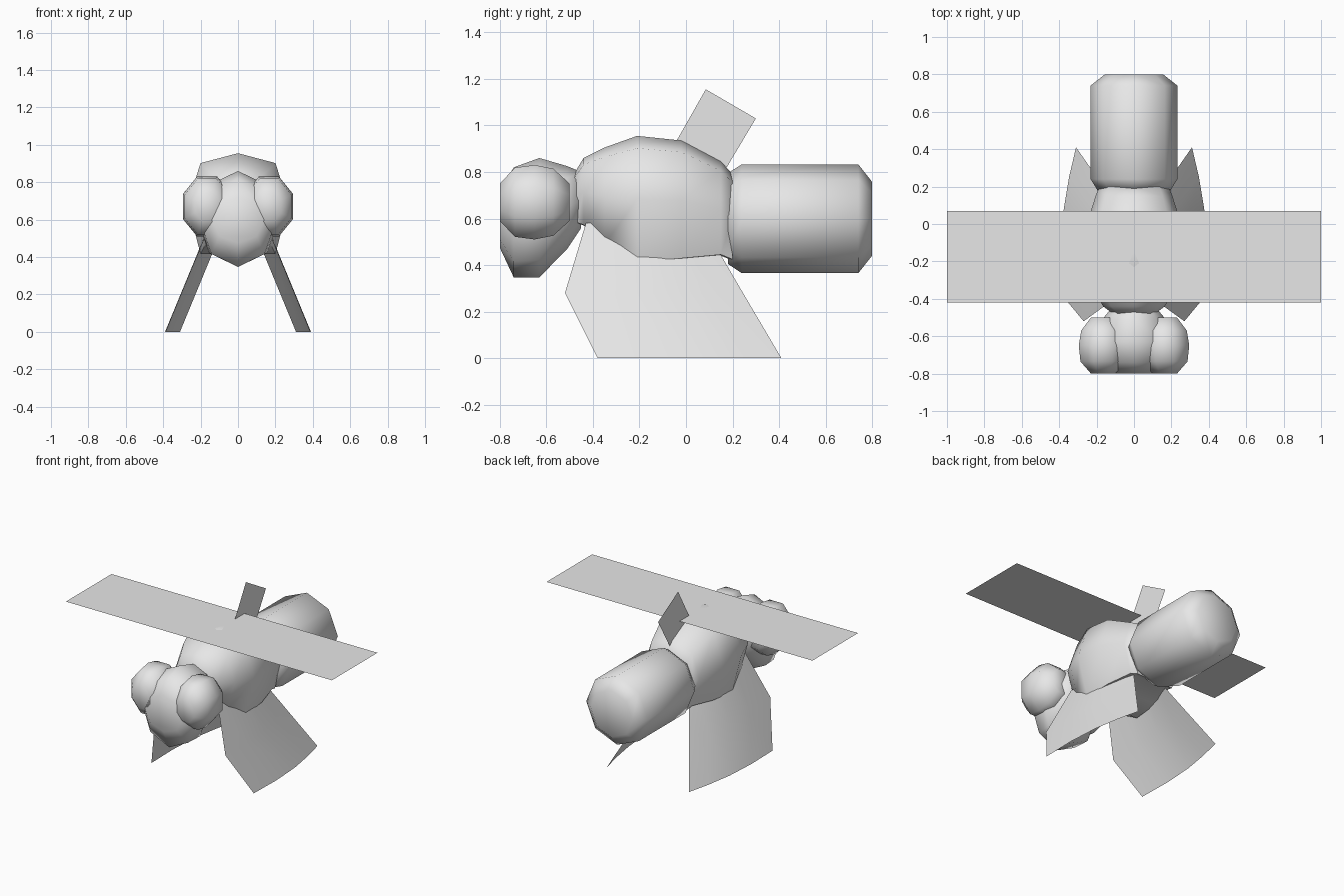
import bpy, bmesh, math

cube = bpy.data.objects.get("Cube")
if cube:
    bpy.data.objects.remove(cube, do_unlink=True)

grey = bpy.data.materials.new("light grey")
grey.use_nodes = True
grey.diffuse_color = (0.8, 0.8, 0.8, 1)
grey.node_tree.nodes["Principled BSDF"].inputs["Base Color"].default_value = (0.8, 0.8, 0.8, 1)


def finish(name, bm, smooth=True, closed=True):
    if closed:
        bmesh.ops.recalc_face_normals(bm, faces=bm.faces)
    mesh = bpy.data.meshes.new(name)
    bm.to_mesh(mesh)
    bm.free()
    mesh.materials.append(grey)
    obj = bpy.data.objects.new(name, mesh)
    bpy.context.collection.objects.link(obj)
    if smooth:
        bpy.ops.object.select_all(action='DESELECT')
        obj.select_set(True)
        bpy.context.view_layer.objects.active = obj
        bpy.ops.object.shade_smooth_by_angle(angle=math.radians(62))
    return obj


def loft(name, rings, cx=0, turn=0, kx=1, ktop=1, kbot=1):
    """Eight-sided loft along y; each ring is (y, z top, z bottom, half width).
    kx, ktop and kbot push the diagonal corners out for a boxier section."""
    bm = bmesh.new()
    loops = []
    for y, top, bottom, half in rings:
        cz, rz = (top + bottom) / 2, (top - bottom) / 2
        loop = []
        for i in range(8):
            a = math.radians(45 * i + turn)
            diagonal = i % 2 == 1
            x, z = half * math.cos(a), rz * math.sin(a)
            if diagonal:
                x *= kx
                z *= ktop if z > 0 else kbot
            loop.append(bm.verts.new((cx + x, y, cz + z)))
        loops.append(loop)
    for a, b in zip(loops, loops[1:]):
        for i in range(8):
            j = (i + 1) % 8
            bm.faces.new((a[i], a[j], b[j], b[i]))
    bm.faces.new(loops[0])
    bm.faces.new(loops[-1])
    return finish(name, bm)


def sheet(name, points, smooth=False):
    """Thin surface from a grid of points."""
    bm = bmesh.new()
    rows = [[bm.verts.new(p) for p in row] for row in points]
    for a, b in zip(rows, rows[1:]):
        for i in range(len(a) - 1):
            bm.faces.new((a[i], b[i], b[i + 1], a[i + 1]))
    return finish(name, bm, smooth, closed=False)


# Thorax, boxier than round, flat underneath
loft("thorax", [(-0.50, 0.76, 0.58, 0.10), (-0.47, 0.81, 0.58, 0.125),
                (-0.44, 0.86, 0.57, 0.165), (-0.35, 0.905, 0.485, 0.22),
                (-0.21, 0.955, 0.41, 0.27), (-0.02, 0.935, 0.423, 0.26),
                (0.15, 0.845, 0.44, 0.205), (0.20, 0.79, 0.42, 0.185)],
     kx=1.05, ktop=1.14, kbot=1.38)

# Abdomen with chamfered ends
loft("abdomen", [(0.18, 0.795, 0.405, 0.195), (0.24, 0.833, 0.365, 0.232),
                 (0.74, 0.833, 0.365, 0.232), (0.80, 0.757, 0.441, 0.156)])

# Head core with chin
loft("head", [(-0.80, 0.72, 0.475, 0.14), (-0.74, 0.82, 0.347, 0.20),
              (-0.63, 0.86, 0.347, 0.22), (-0.51, 0.825, 0.47, 0.17),
              (-0.45, 0.80, 0.56, 0.12)])

for side, label in ((1, "left"), (-1, "right")):
    # Bulging eyes
    rings = []
    for y, k in ((-0.80, 0.5), (-0.735, 0.93), (-0.65, 1.0), (-0.57, 0.9), (-0.50, 0.5)):
        rings.append((y, 0.67 + 0.173 * k, 0.67 - 0.173 * k, 0.141 * k))
    loft(label + "_eye", rings, cx=0.165 * side, turn=22.5)

    # Flat wings
    xs = (0, 1) if side > 0 else (-1, 0)
    sheet(label + "_wing", [[(x, y, 0.948) for x in xs] for y in (0.07, -0.42)])

    # Splayed, gently curved leg sheets: rows are (z, front y, back y)
    points = []
    for z, front, back in ((0.58, -0.43, 0.07), (0.28, -0.52, 0.245), (0, -0.38, 0.41)):
        row = [(side * (x - 0.413 * z), front + (back - front) * t, z)
               for t, x in ((0, 0.385), (0.3, 0.39), (0.57, 0.377), (0.8, 0.347), (1, 0.31))]
        points.append(row if side > 0 else row[::-1])
    sheet(label + "_leg", points, smooth=True)

# Upright back fin
sheet("back_fin", [[(0, -0.04, 0.935), (0, 0.175, 0.82)],
                   [(0, 0.085, 1.155), (0, 0.30, 1.03)]])
